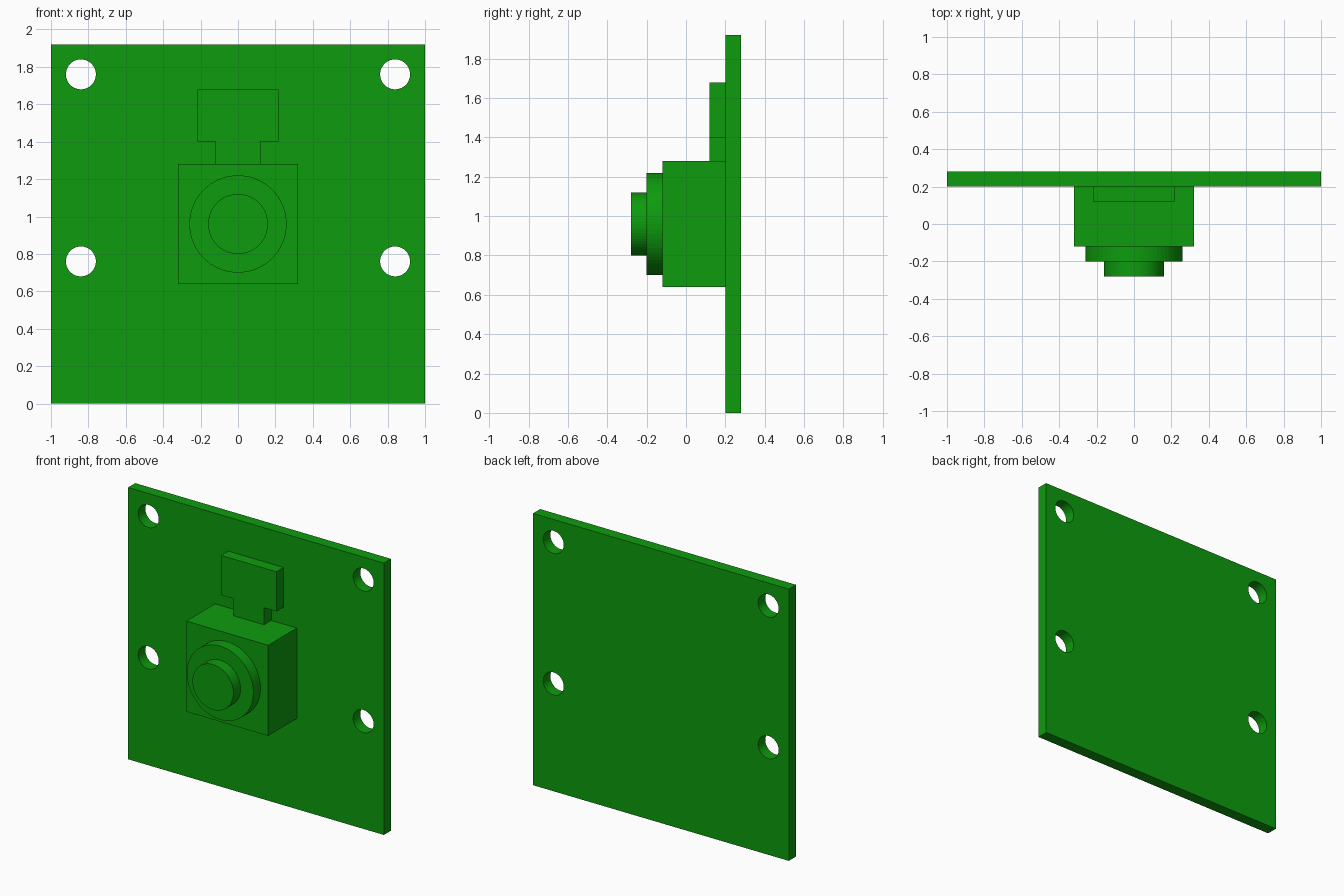
import bpy
import math

if "Cube" in bpy.data.objects:
    bpy.data.objects.remove(bpy.data.objects["Cube"])

green = bpy.data.materials.new("board green")
green.diffuse_color = (0.004, 0.33, 0.004, 1)
green.use_nodes = True
green.node_tree.nodes["Principled BSDF"].inputs["Base Color"].default_value = green.diffuse_color


def finish(name):
    ob = bpy.context.object
    ob.name = name
    ob.data.materials.append(green)
    return ob


def box(name, x, y0, y1, z0, z1):
    """Box spanning -x..x, y0..y1, z0..z1."""
    bpy.ops.mesh.primitive_cube_add(size=1, location=(0, (y0 + y1) / 2, (z0 + z1) / 2))
    bpy.context.object.scale = (2 * x, y1 - y0, z1 - z0)
    bpy.ops.object.transform_apply(location=False, rotation=False, scale=True)
    return finish(name)


def disc(name, r, x, z, y0, y1):
    """Cylinder along y."""
    bpy.ops.mesh.primitive_cylinder_add(vertices=64, radius=r, depth=y1 - y0,
                                        location=(x, (y0 + y1) / 2, z),
                                        rotation=(math.pi / 2, 0, 0))
    return finish(name)


# Circuit board with four mounting holes
board = box("circuit_board", 1, 0.20, 0.28, 0, 1.92)
for z in (0.76, 1.76):
    for x in (-0.84, 0.84):
        cutter = disc("hole_cutter", 0.08, x, z, 0.1, 0.4)
        cutter.hide_render = True
        cutter.hide_set(True)
        mod = board.modifiers.new("mounting_hole", 'BOOLEAN')
        mod.operation = 'DIFFERENCE'
        mod.solver = 'EXACT'
        mod.object = cutter

# Camera housing and stepped lens
box("camera_housing", 0.32, -0.12, 0.20, 0.64, 1.28)
disc("lens_ring", 0.26, 0, 0.96, -0.20, -0.12)
disc("lens_barrel", 0.16, 0, 0.96, -0.28, -0.20)

# Ribbon and its connector above the housing
box("ribbon_neck", 0.12, 0.12, 0.20, 1.28, 1.40)
box("ribbon_connector", 0.216, 0.12, 0.20, 1.40, 1.68)
